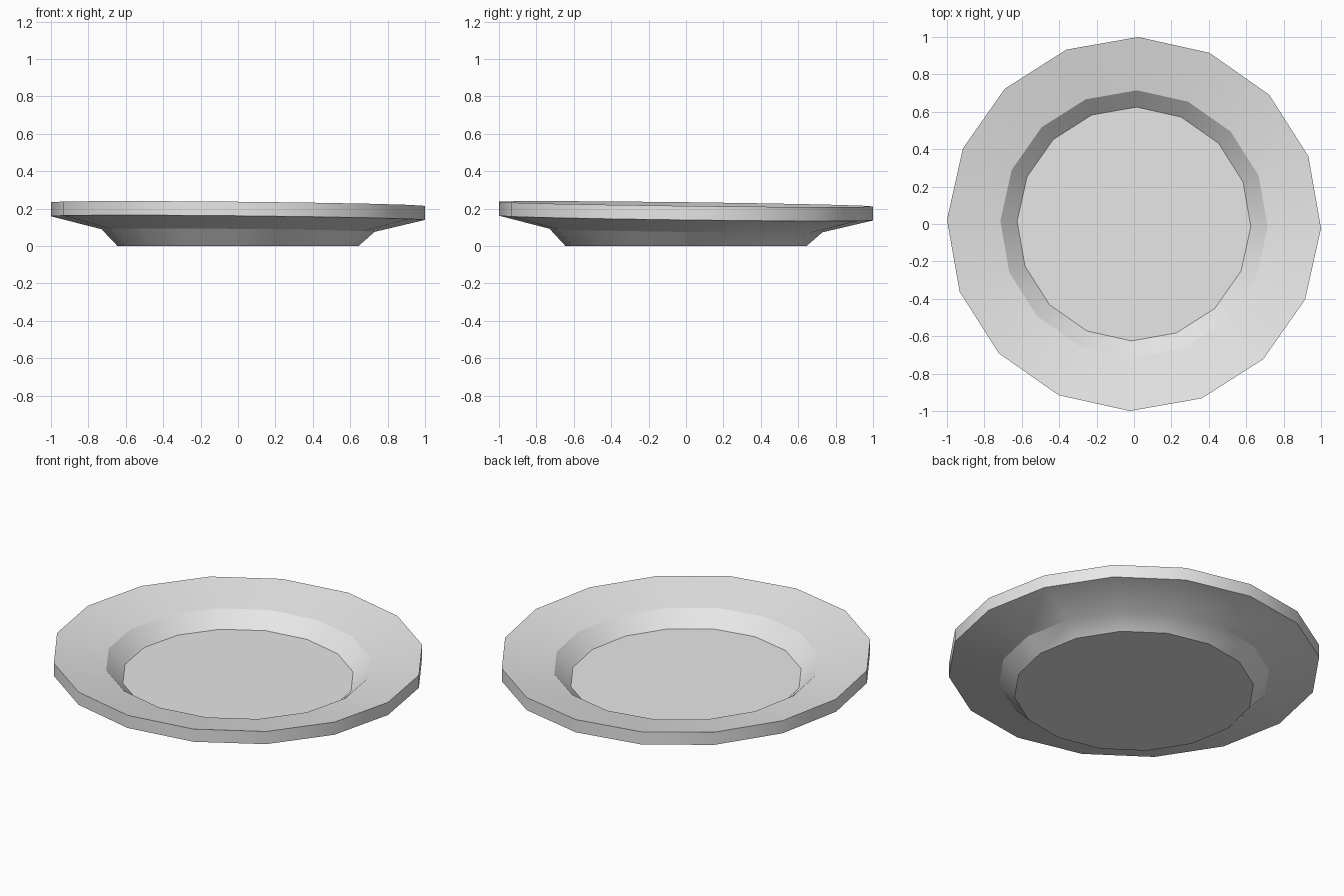
import bpy, bmesh, math

if "Cube" in bpy.data.objects:
    bpy.data.objects.remove(bpy.data.objects["Cube"])

SIDES = 16
TURN = math.radians(-1.3)

# Closed profile: radius, height, share of the slight lean
PROFILE = [
    (0.645, 0.0, 0.0),     # foot
    (0.73, 0.0825, 1.0),   # underside bend
    (1.0, 0.149, 1.0),     # rim lower edge
    (1.0, 0.224, 1.0),     # rim upper edge
    (0.715, 0.167, 1.0),   # well lip
    (0.625, 0.084, 1.0),   # well floor
]

bm = bmesh.new()
rings = []
for r, z, lean in PROFILE:
    ring = []
    for i in range(SIDES):
        a = TURN + 2 * math.pi * i / SIDES
        x, y = r * math.cos(a), r * math.sin(a)
        ring.append(bm.verts.new((x, y, z - lean * (0.010 * x + 0.0125 * y))))
    rings.append(ring)

# Walls between rings, then the foot and the well floor
for lo, hi in zip(rings, rings[1:]):
    for i in range(SIDES):
        j = (i + 1) % SIDES
        bm.faces.new((lo[i], lo[j], hi[j], hi[i]))
bm.faces.new(rings[0][::-1])
bm.faces.new(rings[-1])
bmesh.ops.recalc_face_normals(bm, faces=bm.faces[:])

mesh = bpy.data.meshes.new("plate")
bm.to_mesh(mesh)
bm.free()
plate = bpy.data.objects.new("plate", mesh)
bpy.context.collection.objects.link(plate)

# Plain ceramic
mat = bpy.data.materials.new("light grey ceramic")
mat.diffuse_color = (0.8, 0.8, 0.8, 1)
mat.use_nodes = True
mat.node_tree.nodes["Principled BSDF"].inputs["Base Color"].default_value = mat.diffuse_color
mesh.materials.append(mat)

bpy.context.view_layer.objects.active = plate
plate.select_set(True)
bpy.ops.object.shade_smooth_by_angle(angle=math.radians(28))
